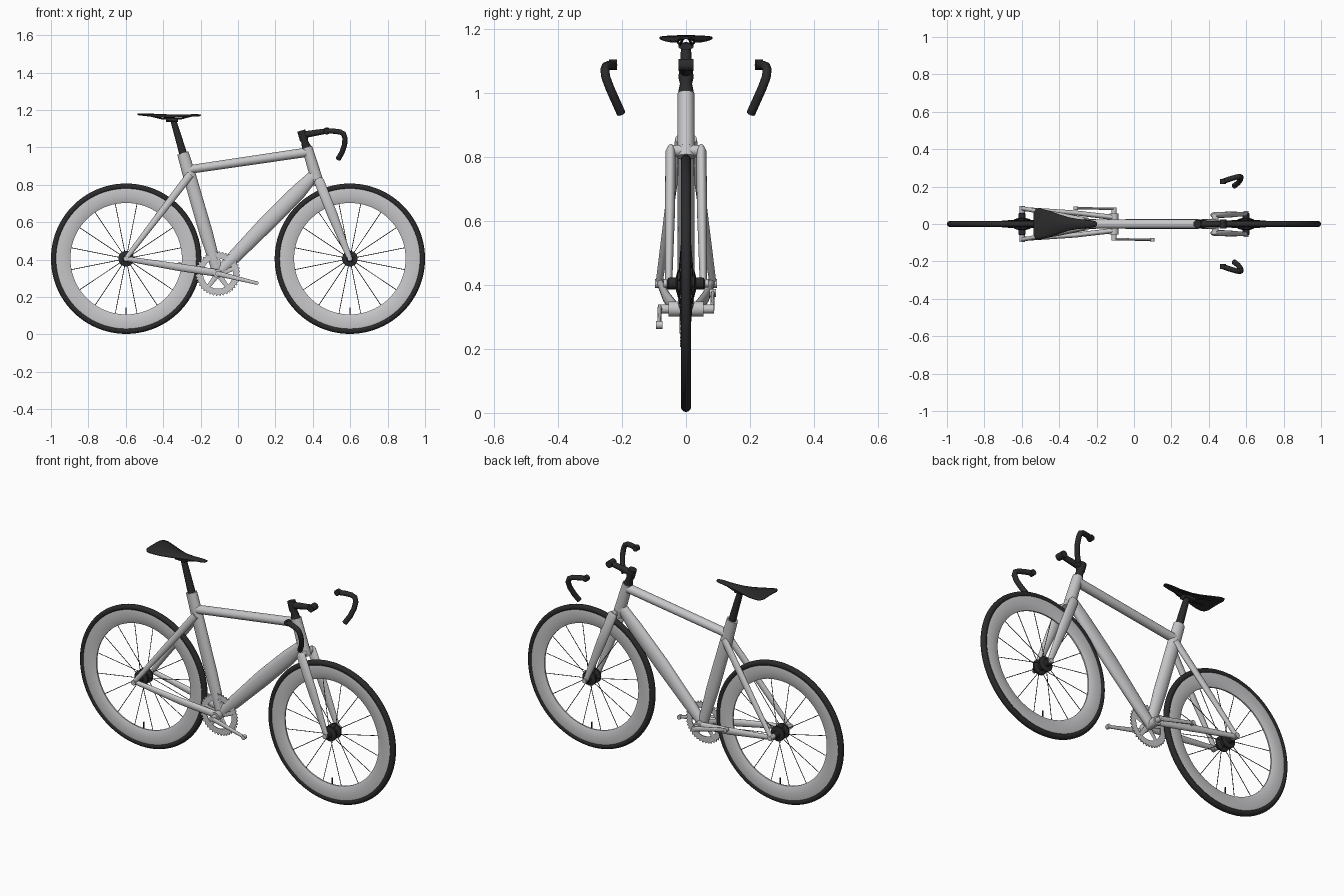
import bpy, bmesh, math
from mathutils import Vector as V

if "Cube" in bpy.data.objects:
    bpy.data.objects.remove(bpy.data.objects["Cube"])


def material(name, c):
    m = bpy.data.materials.new(name)
    m.diffuse_color = (c[0], c[1], c[2], 1)
    m.use_nodes = True
    m.node_tree.nodes["Principled BSDF"].inputs["Base Color"].default_value = m.diffuse_color
    return m


GREY = material("light grey paint", (0.57, 0.57, 0.585))
BLACK = material("matte black", (0.024, 0.024, 0.025))


def finish(name, bm, mat, angle=40):
    bmesh.ops.recalc_face_normals(bm, faces=bm.faces)
    me = bpy.data.meshes.new(name)
    bm.to_mesh(me)
    bm.free()
    me.materials.append(mat)
    me.shade_smooth()
    me.set_sharp_from_angle(angle=math.radians(angle))
    ob = bpy.data.objects.new(name, me)
    bpy.context.collection.objects.link(ob)
    return ob


def add_tube(bm, pts, radii, seg=20):
    """Sweep an ellipse along pts; a radius is one number or (in-plane, sideways)."""
    pts = [V(p) for p in pts]
    if not isinstance(radii, list):
        radii = [radii] * len(pts)
    rings = []
    for i, p in enumerate(pts):
        t = (pts[min(i + 1, len(pts) - 1)] - pts[max(i - 1, 0)]).normalized()
        ref = V((1, 0, 0)) if abs(t.y) > 0.9 else V((0, 1, 0))
        side = (ref - t * ref.dot(t)).normalized()
        n = t.cross(side)
        a, b = radii[i] if isinstance(radii[i], tuple) else (radii[i], radii[i])
        rings.append([bm.verts.new(p + n * a * math.cos(k * math.tau / seg)
                                   + side * b * math.sin(k * math.tau / seg)) for k in range(seg)])
    for r, s in zip(rings, rings[1:]):
        for k in range(seg):
            bm.faces.new((r[k], r[(k + 1) % seg], s[(k + 1) % seg], s[k]))
    bm.faces.new(rings[0])
    bm.faces.new(rings[-1])


def tube(name, pts, radii, mat, seg=20):
    bm = bmesh.new()
    add_tube(bm, pts, radii, seg)
    return finish(name, bm, mat)


def lathe(name, c, profile, mat, seg=96, closed=True, teeth=False):
    """Revolve (radius, y) points about the y axis through c."""
    bm = bmesh.new()
    rings = []
    for r, y in profile:
        ring = []
        for k in range(seg):
            a = k * math.tau / seg
            q = r - 0.008 if teeth and r > 0.1 and k % 4 < 2 else r
            ring.append(bm.verts.new((c[0] + q * math.cos(a), c[1] + y, c[2] + q * math.sin(a))))
        rings.append(ring)
    pairs = list(zip(rings, rings[1:])) + ([(rings[-1], rings[0])] if closed else [])
    for r, s in pairs:
        for k in range(seg):
            bm.faces.new((r[k], r[(k + 1) % seg], s[(k + 1) % seg], s[k]))
    if not closed:
        bm.faces.new(rings[0])
        bm.faces.new(rings[-1])
    return finish(name, bm, mat)


# Wheels
WZ = 0.405
for label, x in (("front", 0.598), ("rear", -0.598)):
    c = (x, 0, WZ)
    lathe(label + "_tyre", c, [(0.386 + 0.016 * math.cos(a * math.tau / 16),
                                0.016 * math.sin(a * math.tau / 16)) for a in range(16)], BLACK)
    lathe(label + "_rim", c, [(0.375, -0.012), (0.365, -0.0135), (0.335, -0.013), (0.31, -0.009),
                              (0.298, -0.004), (0.298, 0.004), (0.31, 0.009), (0.335, 0.013),
                              (0.365, 0.0135), (0.375, 0.012)], GREY)
    lathe(label + "_hub", c, [(0.014, -0.06), (0.019, -0.055), (0.019, -0.032), (0.042, -0.026),
                              (0.042, -0.018), (0.022, -0.012), (0.022, 0.012), (0.042, 0.018),
                              (0.042, 0.026), (0.019, 0.032), (0.019, 0.055), (0.014, 0.06)],
          BLACK, seg=32, closed=False)
    bm = bmesh.new()
    for i in range(16):
        a = (i + 0.5) * math.tau / 16
        y = 0.022 if i % 2 else -0.022
        d = V((math.cos(a), 0, math.sin(a)))
        add_tube(bm, [V(c) + d * 0.035 + V((0, y, 0)), V(c) + d * 0.302], 0.0018, 6)
    finish(label + "_spokes", bm, BLACK)
    tube(label + "_valve", [(x, 0, WZ - 0.305), (x, 0, WZ - 0.26)], 0.003, BLACK, 8)

# Main frame tubes
BB = (-0.107, 0, 0.325)
tube("seat_tube", [BB, (-0.17, 0, 0.54), (-0.257, 0, 0.84), (-0.295, 0, 0.97)],
     [(0.027, 0.024), (0.036, 0.025), (0.035, 0.026), (0.031, 0.026)], GREY, 28)
tube("top_tube", [(-0.265, 0, 0.881), (0.375, 0, 0.975)], [(0.023, 0.025), (0.025, 0.025)], GREY, 28)
tube("down_tube", [BB, (-0.02, 0, 0.415), (0.16, 0, 0.60), (0.32, 0, 0.76), (0.405, 0, 0.85)],
     [(0.026, 0.024), (0.036, 0.026), (0.044, 0.027), (0.042, 0.026), (0.03, 0.024)], GREY, 28)
tube("head_tube", [(0.369, 0, 1.0), (0.421, 0, 0.83)], [(0.028, 0.026), (0.032, 0.027)], GREY, 28)
tube("bottom_bracket", [(BB[0], -0.055, BB[2]), (BB[0], 0.055, BB[2])], 0.024, GREY, 28)
tube("crank_axle", [(BB[0], -0.088, BB[2]), (BB[0], 0.088, BB[2])], 0.014, GREY)

# Fork collar and crown
tube("fork_collar", [(0.421, 0, 0.835), (0.432, 0, 0.80)], 0.029, GREY, 28)
tube("fork_crown", [(0.434, -0.05, 0.82), (0.434, 0.05, 0.82)], 0.018, GREY)

for s, label in ((-1, "right"), (1, "left")):
    # Fork legs and stays
    tube(label + "_fork_leg", [(0.428, s * 0.047, 0.834), (0.434, s * 0.048, 0.818),
                               (0.505, s * 0.05, 0.64), (0.598, s * 0.054, 0.405)],
         [(0.018, 0.008), (0.027, 0.016), (0.027, 0.016), (0.014, 0.011)], GREY)
    tube(label + "_front_axle_end", [(0.598, s * 0.04, WZ), (0.598, s * 0.07, WZ)], 0.013, GREY)
    tube(label + "_seat_stay", [(-0.255, s * 0.02, 0.855), (-0.42, s * 0.052, 0.64), (-0.6, s * 0.084, 0.405)],
         [(0.021, 0.014), (0.018, 0.014), (0.012, 0.011)], GREY)
    tube(label + "_chain_stay", [(-0.107, s * 0.035, 0.328), (-0.32, s * 0.06, 0.36), (-0.6, s * 0.08, 0.405)],
         [(0.02, 0.014), (0.02, 0.013), (0.013, 0.011)], GREY)
    tube(label + "_rear_dropout", [(-0.598, s * 0.055, WZ), (-0.598, s * 0.097, WZ)], 0.014, GREY)
    # Crank arms with pedal ends
    ex, ez = BB[0] - s * 0.205, BB[2] + s * 0.05
    tube(label + "_crank_arm", [(BB[0], s * 0.082, BB[2]), (ex, s * 0.084, ez)],
         [(0.014, 0.007), (0.009, 0.006)], GREY)
    tube(label + "_pedal_end", [(ex, s * 0.074, ez), (ex, s * 0.094, ez)], 0.012, GREY)
    # Handlebar drops, which stand apart from the stem
    tube(label + "_handlebar_drop",
         [(0.475, s * 0.228, 1.088), (0.51, s * 0.24, 1.087), (0.545, s * 0.25, 1.083),
          (0.564, s * 0.254, 1.073), (0.572, s * 0.251, 1.05), (0.57, s * 0.238, 1.015),
          (0.557, s * 0.22, 0.975), (0.535, s * 0.203, 0.937)], 0.014, BLACK)
    tube(label + "_bar_clamp", [(0.475, s * 0.215, 1.088), (0.475, s * 0.24, 1.088)], 0.016, BLACK)
    # Saddle rails
    tube(label + "_saddle_rail", [(-0.48, s * 0.035, 1.172), (-0.40, s * 0.02, 1.152),
                                  (-0.31, s * 0.018, 1.152), (-0.23, s * 0.008, 1.173)], 0.004, BLACK, 8)

# Chainring with five arms
CY = -0.017
lathe("chainring", (BB[0], CY, BB[2]), [(0.119, -0.002), (0.119, 0.002), (0.08, 0.002), (0.08, -0.002)],
      GREY, seg=160, teeth=True)
bm = bmesh.new()
for i in range(5):
    a = i * math.tau / 5 + 0.3
    add_tube(bm, [(BB[0], CY, BB[2]), (BB[0] + 0.09 * math.cos(a), CY, BB[2] + 0.09 * math.sin(a))],
             [(0.016, 0.003), (0.01, 0.003)], 12)
finish("chainring_arms", bm, GREY)

# Stem
tube("steerer_stack", [(0.367, 0, 0.998), (0.357, 0, 1.03), (0.352, 0, 1.045), (0.338, 0, 1.09)],
     [0.025, 0.019, 0.023, 0.022], BLACK, 24)
tube("stem", [(0.343, 0, 1.066), (0.475, 0, 1.088)], [0.019, 0.014], BLACK)
tube("stem_clamp", [(0.475, -0.023, 1.088), (0.475, 0.023, 1.088)], 0.019, BLACK, 24)

# Seat post
tube("seat_post", [(-0.29, 0, 0.955), (-0.325, 0, 1.075), (-0.345, 0, 1.142)],
     [0.021, 0.018, 0.016], BLACK, 24)
tube("saddle_clamp", [(-0.385, 0, 1.148), (-0.32, 0, 1.146)], [(0.011, 0.024), (0.011, 0.024)], BLACK)

# Saddle: half widths along its length, edges drooping
stations = [(-0.537, 0.06, 1.181, 0.002), (-0.525, 0.08, 1.181, 0.004), (-0.50, 0.083, 1.181, 0.007),
            (-0.45, 0.07, 1.180, 0.012), (-0.40, 0.052, 1.178, 0.014), (-0.35, 0.036, 1.176, 0.013),
            (-0.29, 0.025, 1.176, 0.010), (-0.23, 0.020, 1.178, 0.008), (-0.205, 0.015, 1.177, 0.006),
            (-0.198, 0.007, 1.175, 0.004)]
bm = bmesh.new()
rows = [[bm.verts.new((x, w * j / 5, z - d * (j / 5) ** 2)) for j in range(-5, 6)] for x, w, z, d in stations]
for r, q in zip(rows, rows[1:]):
    for j in range(10):
        bm.faces.new((r[j], q[j], q[j + 1], r[j + 1]))
saddle = finish("saddle", bm, BLACK)
mod = saddle.modifiers.new("thickness", "SOLIDIFY")
mod.thickness = 0.006
mod.offset = -1
